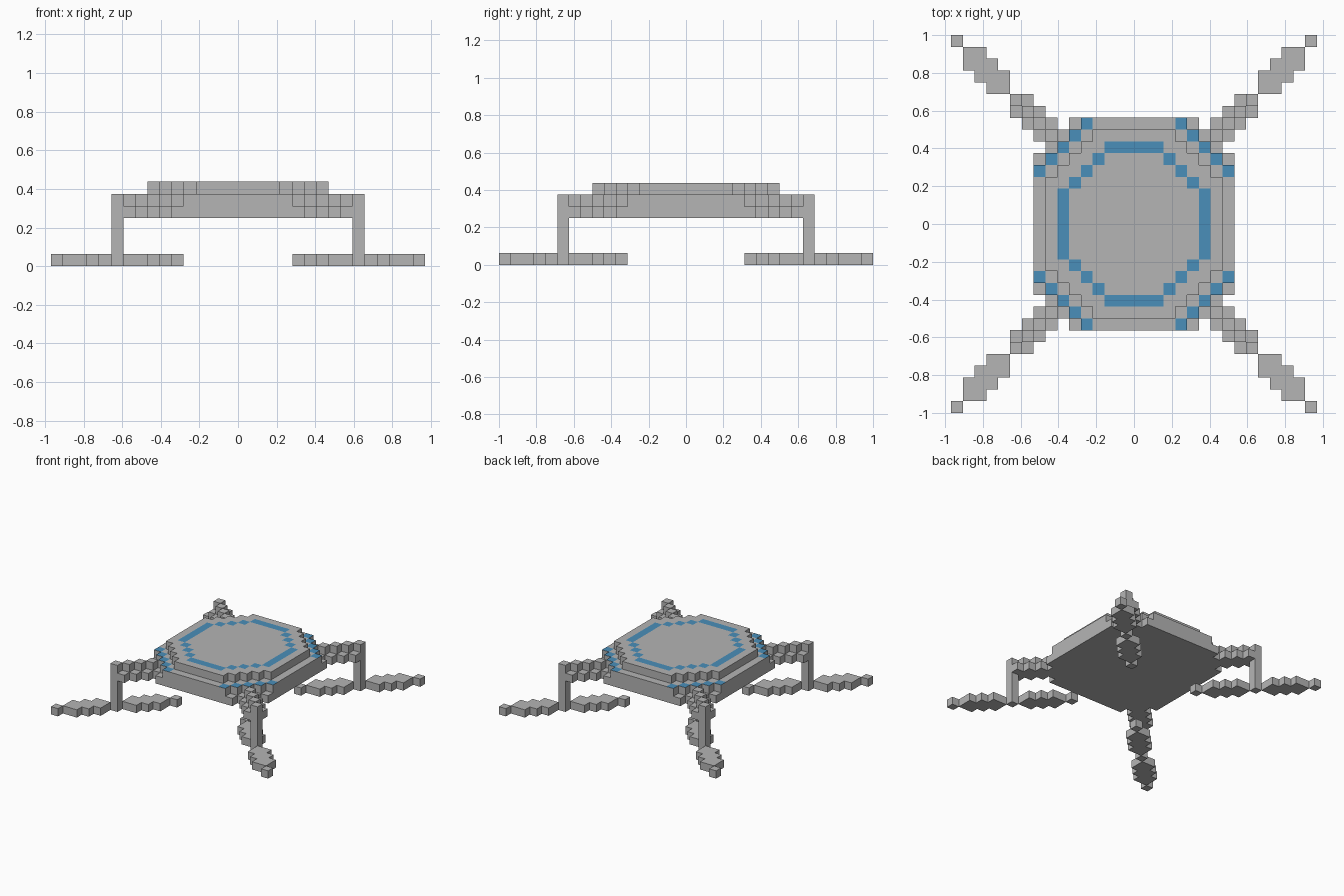
import bpy, bmesh
from mathutils import Vector

if "Cube" in bpy.data.objects:
    bpy.data.objects.remove(bpy.data.objects["Cube"])

V = 0.0625  # block size


def material(name, rgb):
    m = bpy.data.materials.new(name)
    m.diffuse_color = (*rgb, 1)
    m.use_nodes = True
    m.node_tree.nodes["Principled BSDF"].inputs["Base Color"].default_value = m.diffuse_color
    return m


MATS = [material("grey metal", (0.46, 0.46, 0.46)),
        material("blue light", (0.068, 0.275, 0.49))]

DIRS = [Vector(d) for d in ((1, 0, 0), (-1, 0, 0), (0, 1, 0),
                            (0, -1, 0), (0, 0, 1), (0, 0, -1))]


def mirror_index(j):
    """Distance of a row from the middle; rows j and -1-j are mirror pairs."""
    return j if j >= 0 else -1 - j


def blocks(name, cells, is_blue=lambda i, j, k: False):
    """Outer skin of a set of blocks; tops of the blue cells get the light."""
    cells = set(cells)
    bm = bmesh.new()
    verts = {}

    def vert(p):
        key = tuple(round(c) for c in p * 2)
        if key not in verts:
            verts[key] = bm.verts.new((p.x * V, p.y * V, p.z * V))
        return verts[key]

    for i, j, k in cells:
        centre = Vector((i, j + 0.5, k + 0.5))
        for d in DIRS:
            if (i + int(d.x), j + int(d.y), k + int(d.z)) in cells:
                continue
            u = Vector((d.y, d.z, d.x)) * 0.5
            w = d.cross(u)
            c = centre + d * 0.5
            f = bm.faces.new([vert(c + a * u + b * w)
                              for a, b in ((1, 1), (-1, 1), (-1, -1), (1, -1))])
            f.material_index = int(d.z > 0 and is_blue(i, j, k))
    bm.normal_update()
    # Merge flat neighbouring faces of one colour
    bmesh.ops.dissolve_limit(bm, angle_limit=0.01, verts=bm.verts[:],
                             edges=bm.edges[:], delimit={'MATERIAL'})
    bmesh.ops.recalc_face_normals(bm, faces=bm.faces[:])
    bmesh.ops.triangulate(bm, faces=[f for f in bm.faces if len(f.verts) > 4])
    me = bpy.data.meshes.new(name)
    bm.to_mesh(me)
    bm.free()
    for m in MATS:
        me.materials.append(m)
    ob = bpy.data.objects.new(name, me)
    bpy.context.collection.objects.link(ob)
    return ob


# Landing deck: three octagonal layers (half-width, half-depth, corner cut)
deck = set()
for k, (mi, mj, cut) in {4: (8, 8, 13), 5: (8, 8, 12), 6: (7, 7, 10)}.items():
    for i in range(-mi, mi + 1):
        for j in range(-1 - mj, mj + 1):
            if abs(i) + mirror_index(j) <= cut:
                deck.add((i, j, k))


def deck_light(i, j, k):
    i, j = abs(i), mirror_index(j)
    if k == 5:                      # corner strips
        return i + j == 12
    if k == 6:                      # octagonal ring on the top plate
        return i <= 6 and j <= 6 and i + j <= 8 and (i == 6 or j == 6 or i + j == 8)
    return False


blocks("deck", deck, deck_light)


def diagonal(a, b, k):
    """Three-wide stepped strip along the diagonal."""
    return {(i, j, k) for i in range(a, b + 1) for j in range(a, b + 1)
            if abs(i - j) <= 1}


# One quarter of the supports
quarter = {
    "foot": diagonal(11, 14, 0) | diagonal(6, 9, 0)
            | {(n, n, 0) for n in (5, 10, 15)},
    "leg": {(10, 10, k) for k in range(1, 4)},
    "arm": diagonal(7, 10, 4) | {(n, n, 5) for n in range(7, 11)},
}
for sx, side in ((1, "right"), (-1, "left")):
    for sy, end in ((1, "back"), (-1, "front")):
        for part, cells in quarter.items():
            blocks(f"{end}_{side}_{part}",
                   {(sx * i, j if sy > 0 else -1 - j, k) for i, j, k in cells})
